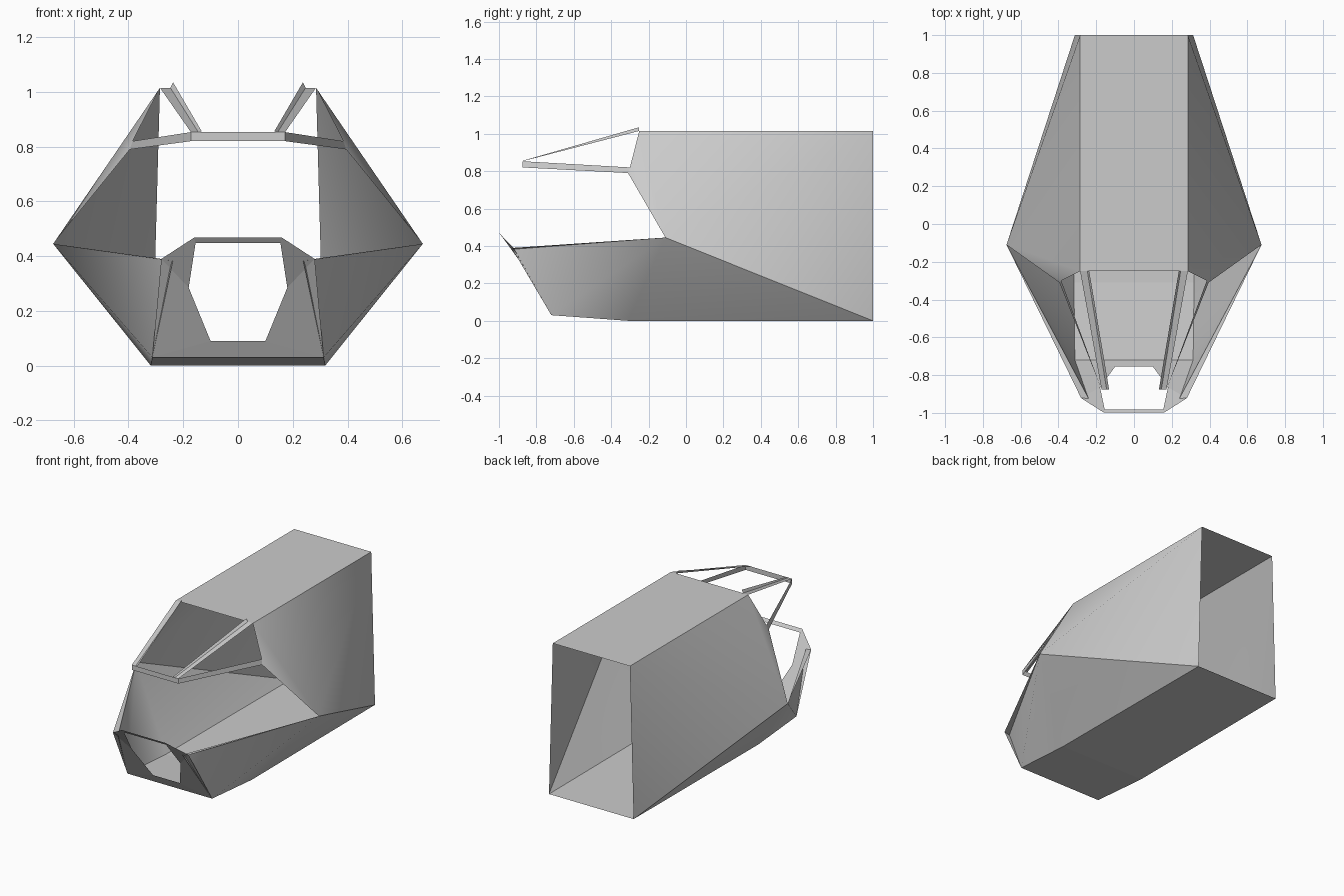
import bpy, bmesh, math

if "Cube" in bpy.data.objects:
    bpy.data.objects.remove(bpy.data.objects["Cube"])

# shared corners of the right half
ROOF_F, ROOF_B = (0.285, -0.25, 1.015), (0.285, 1, 1.015)
FLOOR_B, FLOOR_MID, FLOOR_F = (0.313, 1, 0), (0.318, -0.31, 0), (0.313, -0.72, 0.03)
WIDE = (0.675, -0.11, 0.445)
BROW_T, BROW_B = (0.385, -0.30, 0.82), (0.395, -0.31, 0.79)
TIP_T, TIP_B = (0.172, -0.875, 0.853), (0.172, -0.875, 0.82)
CHEEK, CHEEK_IN = (0.28, -0.922, 0.39), (0.238, -0.928, 0.382)


def mid(p):
    return (0, p[1], p[2])


def flip(p):
    return (-p[0], p[1], p[2])


def sheet(name, faces, smooth=False):
    """Right-half panels, mirrored across x = 0."""
    bm = bmesh.new()
    for pts in faces:
        bm.faces.new([bm.verts.new(p) for p in pts])
    bmesh.ops.remove_doubles(bm, verts=bm.verts, dist=1e-5)
    bmesh.ops.recalc_face_normals(bm, faces=bm.faces)
    # the sheets are open, so turn each panel away from the hull axis
    bad = []
    for f in bm.faces:
        c = f.calc_center_median()
        out = c.copy()
        out.z -= 0.5
        out.y = min(0, c.y + 0.6)
        if f.normal.dot(out) < 0:
            bad.append(f)
    bmesh.ops.reverse_faces(bm, faces=bad)
    # build the left half directly
    dup = bmesh.ops.duplicate(bm, geom=bm.verts[:] + bm.edges[:] + bm.faces[:])["geom"]
    for v in dup:
        if isinstance(v, bmesh.types.BMVert):
            v.co.x *= -1
    bmesh.ops.reverse_faces(bm, faces=[f for f in dup if isinstance(f, bmesh.types.BMFace)])
    bmesh.ops.remove_doubles(bm, verts=bm.verts, dist=1e-5)
    me = bpy.data.meshes.new(name)
    bm.to_mesh(me)
    bm.free()
    ob = bpy.data.objects.new(name, me)
    bpy.context.collection.objects.link(ob)
    if smooth:
        bpy.ops.object.select_all(action='DESELECT')
        ob.select_set(True)
        bpy.context.view_layer.objects.active = ob
        bpy.ops.object.shade_smooth_by_angle(angle=math.radians(40))
    return ob


def strips(*rails):
    """Quads between neighbouring rails of points."""
    return [(a[i], a[i + 1], b[i + 1], b[i])
            for a, b in zip(rails, rails[1:]) for i in range(len(a) - 1)]


# roof and floor, open at the back
sheet("roof", [(mid(ROOF_F), ROOF_F, ROOF_B, mid(ROOF_B))])
floor_edge = [FLOOR_B, FLOOR_MID, FLOOR_F]
sheet("floor", strips([mid(p) for p in floor_edge], floor_edge))

# faceted side walls fanning out from the widest corner
rim = [CHEEK, CHEEK_IN, FLOOR_F, FLOOR_MID, FLOOR_B, ROOF_B, ROOF_F, BROW_T, BROW_B]
sheet("side_walls", [(WIDE, a, b) for a, b in zip(rim, rim[1:])], smooth=True)

# nose plate with a six-sided opening
outer = [mid(FLOOR_F), FLOOR_F, CHEEK, (0.16, -0.998, 0.468), (0, -0.998, 0.468)]
inner = [(0, -0.755, 0.09), (0.1, -0.755, 0.09), (0.18, -0.865, 0.285),
         (0.155, -0.982, 0.448), (0, -0.982, 0.448)]
sheet("nose_plate", strips(outer, inner))

# window frame: brow band around the front and two sloping pillars
sheet("brow_band", strips([mid(TIP_T), TIP_T, BROW_T], [mid(TIP_B), TIP_B, BROW_B]))
sheet("window_pillars", strips([ROOF_F, TIP_T],
                               [(0.247, -0.25, 1.015), (0.145, -0.875, 0.853)],
                               [(0.237, -0.25, 1.035), (0.132, -0.875, 0.855)]))
